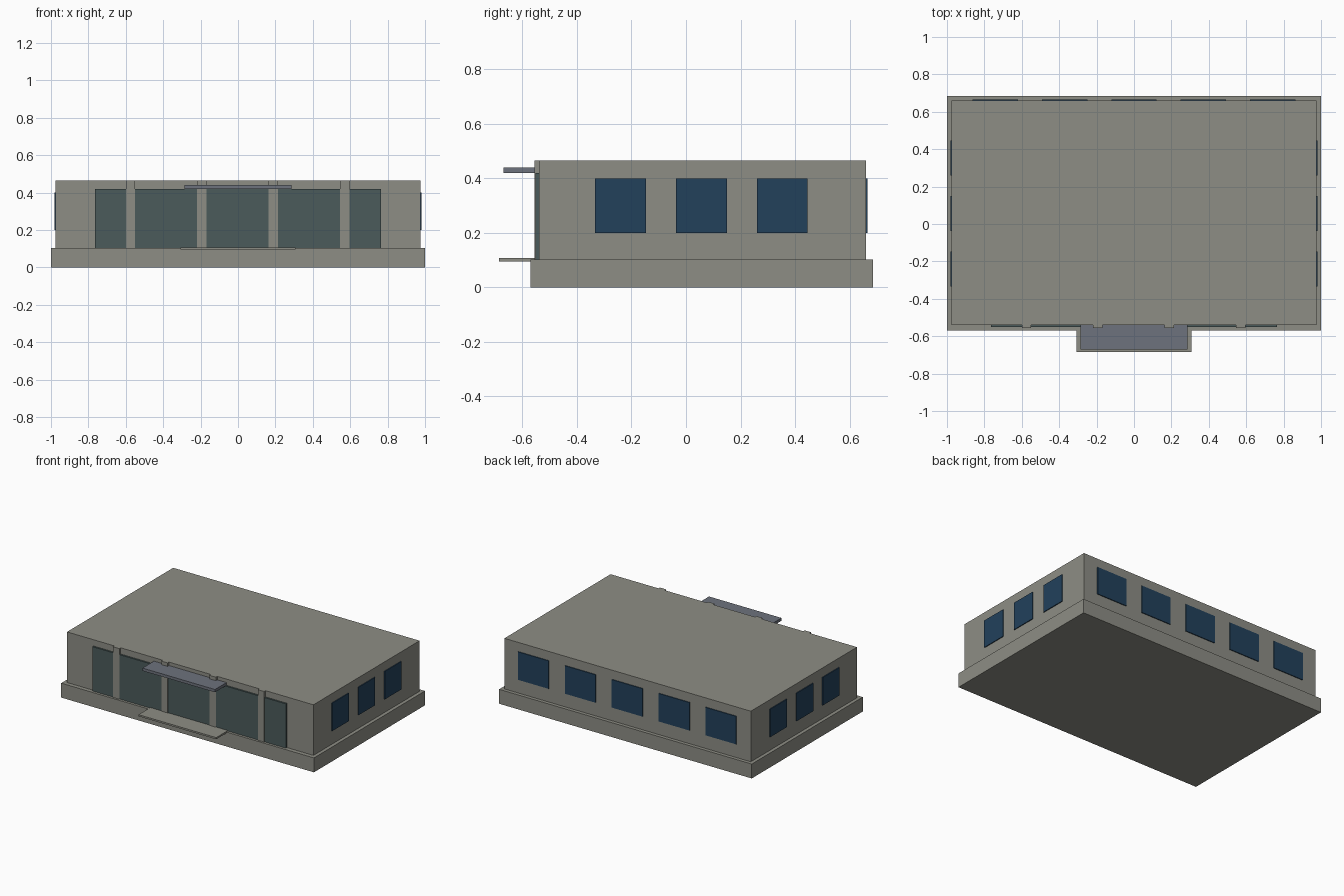
import bpy

cube = bpy.data.objects.get("Cube")
if cube:
    bpy.data.objects.remove(cube, do_unlink=True)


def material(name, rgb):
    m = bpy.data.materials.new(name)
    m.use_nodes = True
    color = (*rgb, 1)
    m.diffuse_color = color
    bsdf = next(n for n in m.node_tree.nodes if n.type == 'BSDF_PRINCIPLED')
    bsdf.inputs["Base Color"].default_value = color
    return m


concrete = material("concrete", (0.27, 0.27, 0.235))
front_glass = material("green_grey_glass", (0.07, 0.105, 0.105))
blue_glass = material("blue_glass", (0.016, 0.052, 0.105))
canopy_grey = material("blue_grey_metal", (0.155, 0.17, 0.205))


def box(name, x, y, z, mat):
    """Box spanning the given (min, max) ranges."""
    bpy.ops.mesh.primitive_cube_add(size=1)
    ob = bpy.context.object
    ob.name = name
    lo, hi = zip(x, y, z)
    for v in ob.data.vertices:
        v.co = [h if c > 0 else l for c, l, h in zip(v.co, lo, hi)]
    ob.data.materials.append(mat)
    return ob


def around(centre, width):
    return (centre - width / 2, centre + width / 2)


FLOOR, ROOF = 0.103, 0.465
FRONT, BACK, SIDE = -0.54, 0.66, 0.975

# Plinth and main block
box("plinth", (-1, 1), (-0.57, 0.685), (0, FLOOR), concrete)
box("main_block", (-SIDE, SIDE), (FRONT, BACK), (FLOOR, ROOF), concrete)

# Glazed front with four full-height pillars
box("front_glazing", (-0.765, 0.765), (FRONT - 0.012, FRONT), (FLOOR, 0.42), front_glass)
for i in range(4):
    box("front_pillar", around(-0.575 + i * 0.382, 0.05), (-0.556, FRONT), (FLOOR, ROOF), concrete)

# Entrance canopy and step
box("entrance_canopy", (-0.287, 0.287), (-0.67, FRONT), (0.42, 0.44), canopy_grey)
box("entrance_step", (-0.307, 0.307), (-0.685, FRONT), (0.095, 0.107), concrete)

# Side windows, mirrored left and right
SILL = (0.2, 0.4)
for name, x in (("left_window", (SIDE, SIDE + 0.006)), ("right_window", (-SIDE - 0.006, -SIDE))):
    for i in range(3):
        box(name, x, around(-0.241 + i * 0.297, 0.187), SILL, blue_glass)

# Back windows
for i in range(-2, 3):
    box("back_window", around(i * 0.371, 0.243), (BACK, BACK + 0.006), SILL, blue_glass)
